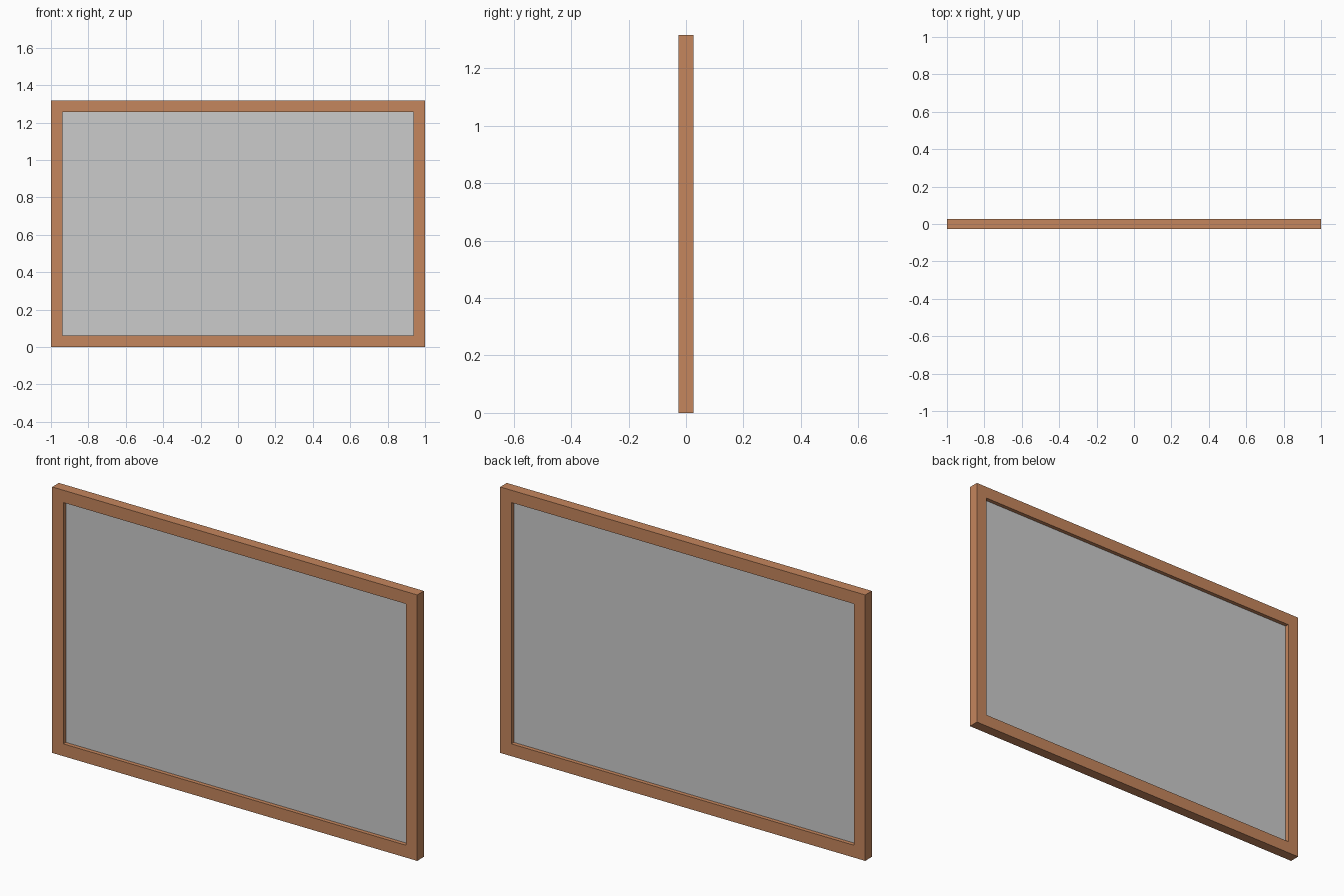
import bpy, bmesh

if "Cube" in bpy.data.objects:
    bpy.data.objects.remove(bpy.data.objects["Cube"])

W, H, D = 1.0, 1.317, 0.026   # half width, height, half depth
B = 0.061                     # border width
P = 0.006                     # panel half thickness


def finish(name, bm, mat=None):
    bmesh.ops.recalc_face_normals(bm, faces=bm.faces)
    mesh = bpy.data.meshes.new(name)
    bm.to_mesh(mesh)
    bm.free()
    obj = bpy.data.objects.new(name, mesh)
    bpy.context.collection.objects.link(obj)
    if mat:
        mesh.materials.append(mat)
    return obj


def loop(bm, inset, y):
    x, z0, z1 = W - inset, inset, H - inset
    return [bm.verts.new((a, y, b)) for a, b in ((-x, z0), (x, z0), (x, z1), (-x, z1))]


wood = bpy.data.materials.new("wood")
wood.diffuse_color = (0.56, 0.24, 0.11, 1)
wood.use_nodes = True
wood.node_tree.nodes["Principled BSDF"].inputs["Base Color"].default_value = wood.diffuse_color

# Mitred border: a rectangular section carried round four corners
bm = bmesh.new()
loops = [loop(bm, i, y) for i, y in ((0, -D), (0, D), (B, D), (B, -D))]
for k in range(4):
    a, b = loops[k], loops[(k + 1) % 4]
    for i in range(4):
        j = (i + 1) % 4
        bm.faces.new((a[i], a[j], b[j], b[i]))
finish("frame_border", bm, wood)

# Thin board recessed on both sides
bm = bmesh.new()
front, back = loop(bm, B, -P), loop(bm, B, P)
bm.faces.new(front)
bm.faces.new(back)
for i in range(4):
    j = (i + 1) % 4
    bm.faces.new((front[i], front[j], back[j], back[i]))
finish("board_panel", bm)
